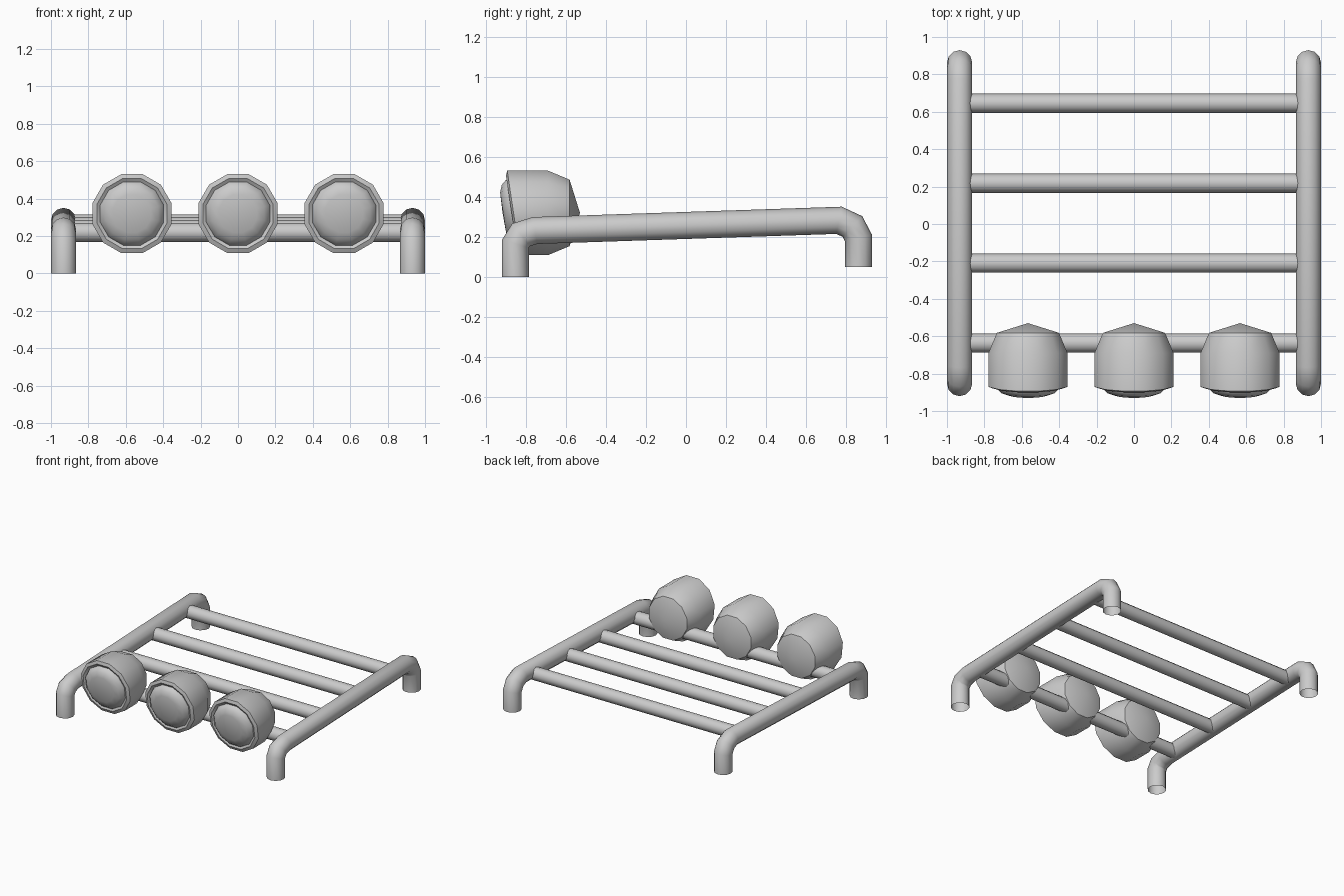
import bpy, bmesh, math
from mathutils import Vector

if "Cube" in bpy.data.objects:
    bpy.data.objects.remove(bpy.data.objects["Cube"])

grey = bpy.data.materials.new("light grey metal")
grey.diffuse_color = (0.6, 0.6, 0.6, 1)
grey.use_nodes = True
grey.node_tree.nodes["Principled BSDF"].inputs["Base Color"].default_value = grey.diffuse_color


def finish(name, bm, angle=40):
    bmesh.ops.recalc_face_normals(bm, faces=bm.faces)
    me = bpy.data.meshes.new(name)
    bm.to_mesh(me)
    bm.free()
    me.materials.append(grey)
    ob = bpy.data.objects.new(name, me)
    bpy.context.collection.objects.link(ob)
    bpy.context.view_layer.objects.active = ob
    ob.select_set(True)
    bpy.ops.object.shade_smooth_by_angle(angle=math.radians(angle))
    ob.select_set(False)
    return ob


def skin(bm, rings):
    for a, b in zip(rings, rings[1:]):
        n = len(a)
        for i in range(n):
            j = (i + 1) % n
            bm.faces.new((a[i], a[j], b[j], b[i]))


# Side rails: open tubes bent down into legs at both ends
def rail(name, x, path, r=0.0675, n=12):
    bm = bmesh.new()
    pts = [Vector((x, y, z)) for y, z in path]
    rings = []
    for k, p in enumerate(pts):
        d0 = (p - pts[k - 1]).normalized() if k else None
        d1 = (pts[k + 1] - p).normalized() if k < len(pts) - 1 else None
        t = ((d0 or d1) + (d1 or d0)).normalized()
        miter = 1 / t.dot(d0 or d1)
        side = Vector((1, 0, 0))
        up = side.cross(t) * miter
        rings.append([bm.verts.new(p + r * (side * math.cos(a) + up * math.sin(a)))
                      for a in (2 * math.pi * i / n for i in range(n))])
    skin(bm, rings)
    return finish(name, bm, 50)


path = [(-0.853, 0), (-0.853, 0.165), (-0.825, 0.21), (-0.755, 0.232),
        (0.765, 0.283), (0.832, 0.252), (0.862, 0.195), (0.862, 0.05)]
for label, x in (("left", -0.9325), ("right", 0.9325)):
    rail(label + "_rail", x, path)

# Four crossbars rising slightly toward the back
for i in range(4):
    bm = bmesh.new()
    y, z = -0.637 + i * 0.4275, 0.22 + i * 0.015
    rings = [[bm.verts.new((x, y + 0.051 * math.cos(a), z + 0.051 * math.sin(a)))
              for a in (2 * math.pi * k / 12 for k in range(12))]
             for x in (-0.92, 0.92)]
    skin(bm, rings)
    for ring in rings:
        bm.faces.new(ring)
    finish(f"crossbar_{i + 1}", bm)


# Round lamps: (radius, y, tilt) rings from back to front; the front leans forward
LAMP = [(0.172, -0.582, 0), (0.2187, -0.69, 0), (0.2187, -0.862, 0.15),
        (0.194, -0.872, 0.15), (0.176, -0.862, 0.15), (0.17, -0.876, 0.15),
        (0.145, -0.9, 0.15), (0.105, -0.914, 0.15)]


def lamp(name, cx, cz=0.32, n=12):
    bm = bmesh.new()
    rings = []
    for r, y, tilt in LAMP:
        ring = []
        for k in range(n):
            a = 2 * math.pi * (k + 0.5) / n
            h = r * math.sin(a)
            ring.append(bm.verts.new((cx + r * math.cos(a), y - tilt * h, cz + h)))
        rings.append(ring)
    skin(bm, rings)
    # Pointed back and nearly flat lens centre
    for ring, y in ((rings[0], -0.53), (rings[-1], -0.917)):
        tip = bm.verts.new((cx, y, cz))
        for k in range(n):
            bm.faces.new((ring[k], ring[(k + 1) % n], tip))
    return finish(name, bm, 40)


for label, x in (("left", -0.567), ("middle", 0), ("right", 0.567)):
    lamp(label + "_lamp", x)
